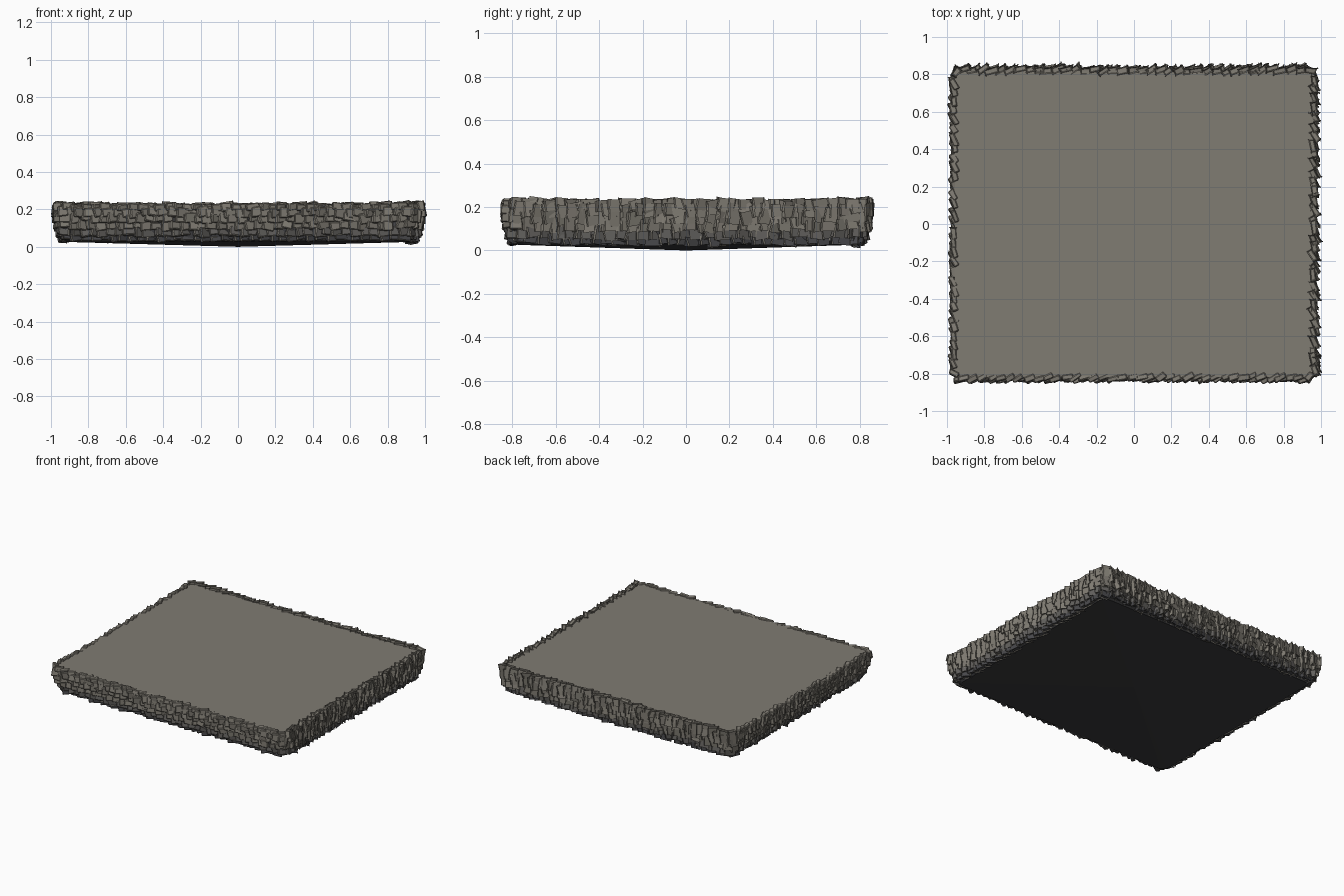
import bpy, bmesh, math, random
from mathutils import Vector, Matrix

random.seed(7)
cube = bpy.data.objects.get("Cube")
if cube:
    bpy.data.objects.remove(cube, do_unlink=True)


def material(name, rgb):
    m = bpy.data.materials.new(name)
    m.use_nodes = True
    m.diffuse_color = (*rgb, 1)
    bsdf = m.node_tree.nodes["Principled BSDF"]
    bsdf.inputs["Base Color"].default_value = (*rgb, 1)
    bsdf.inputs["Roughness"].default_value = 0.9
    return m


pale = material("warm grey stone", (0.215, 0.2, 0.17))
mid = material("mid grey stone", (0.12, 0.115, 0.108))
deep = material("deep slate stone", (0.065, 0.065, 0.07))
dark = material("dark underside", (0.042, 0.042, 0.045))


def make_object(name, bm, mats):
    bmesh.ops.recalc_face_normals(bm, faces=bm.faces)
    mesh = bpy.data.meshes.new(name)
    bm.to_mesh(mesh)
    bm.free()
    for m in mats:
        mesh.materials.append(m)
    obj = bpy.data.objects.new(name, mesh)
    bpy.context.collection.objects.link(obj)
    return obj


def outline(hx, hy, r, steps=4):
    """Rounded rectangle, anticlockwise, as 2D points."""
    pts = []
    for k, (sx, sy) in enumerate([(1, 1), (-1, 1), (-1, -1), (1, -1)]):
        for i in range(steps + 1):
            a = math.pi / 2 * (k + i / steps)
            pts.append(Vector((sx * (hx - r) + r * math.cos(a),
                               sy * (hy - r) + r * math.sin(a))))
    return pts


def walk(pts, step):
    """Yield evenly spaced points with tangents around a closed outline."""
    segs = [(p, pts[(i + 1) % len(pts)]) for i, p in enumerate(pts)]
    total = sum((b - a).length for a, b in segs)
    n = round(total / step)
    marks = [(i + random.uniform(-0.22, 0.22)) * total / n for i in range(n)]
    for d in marks:
        d %= total
        for a, b in segs:
            length = (b - a).length
            if d <= length and length > 0:
                yield a.lerp(b, d / length), (b - a).normalized()
                break
            d -= length


# Core slab: flat top, sloping sides and a shallow pointed underside
bm = bmesh.new()
loops = [[bm.verts.new((p.x, p.y, z)) for p in outline(hx, hy, 0.05)]
         for hx, hy, z in [(0.96, 0.82, 0.225), (0.955, 0.815, 0.1),
                           (0.935, 0.795, 0.045), (0.915, 0.775, 0.026)]]
bm.faces.new(loops[0])
for lower, upper in zip(loops[1:], loops):
    for i in range(len(lower)):
        j = (i + 1) % len(lower)
        bm.faces.new((lower[i], lower[j], upper[j], upper[i]))
tip = bm.verts.new((0, 0, 0))
for i, v in enumerate(loops[-1]):
    bm.faces.new((loops[-1][i - 1], v, tip))
for f in bm.faces:
    z = f.calc_center_median().z
    f.material_index = 0 if z > 0.2 else 1 if z > 0.06 else 2
make_object("core_slab", bm, [pale, deep, dark])


def add_stone(bm, pos, tangent, size, twist, lean, mat):
    """One rough block, turned like a shingle against the edge."""
    turn = math.atan2(tangent.y, tangent.x) + twist
    rot = (Matrix.Rotation(turn, 4, 'Z') @ Matrix.Rotation(lean, 4, 'X')
           @ Matrix.Rotation(random.uniform(-0.16, 0.16), 4, 'Y'))
    new = bmesh.ops.create_cube(bm, size=1)["verts"]
    for v in new:
        jitter = Vector([random.uniform(-0.1, 0.1) for _ in range(3)])
        local = Vector([(c + j) * s for c, j, s in zip(v.co, jitter, size)])
        v.co = Matrix.Translation(pos) @ rot @ local
    edges = list({e for v in new for e in v.link_edges})
    faces = {f for v in new for f in v.link_faces}
    for f in faces:
        f.material_index = mat
    bmesh.ops.bevel(bm, geom=edges, offset=0.005, segments=1, affect='EDGES')


# Stone courses: height, inset from the widest line, block height
courses = [(0.05, 0.06, 0.034), (0.082, 0.045, 0.046), (0.118, 0.035, 0.048),
           (0.155, 0.028, 0.05), (0.186, 0.024, 0.05), (0.212, 0.027, 0.04)]
bm = bmesh.new()
for row, (z, inset, tall) in enumerate(courses):
    for p, t in walk(outline(0.99 - inset, 0.85 - inset, 0.05), 0.05):
        corner = min(abs(p.x) / 0.97, abs(p.y) / 0.83) ** 4
        out = Vector((t.y, -t.x))
        p = p + out * (random.uniform(-0.007, 0.004) + 0.006 * corner)
        rise = random.uniform(-0.008, 0.003) + 0.007 * corner
        size = (random.uniform(0.05, 0.072), random.uniform(0.026, 0.034),
                tall * random.uniform(0.85, 1.15))
        shade = 0 if z > 0.1 else 1 if z > 0.07 else 2
        add_stone(bm, Vector((p.x, p.y, z + rise)), t, size,
                  random.uniform(0.1, 0.6), random.uniform(-0.2, 0.15), shade)
make_object("edge_stones", bm, [pale, mid, deep])
